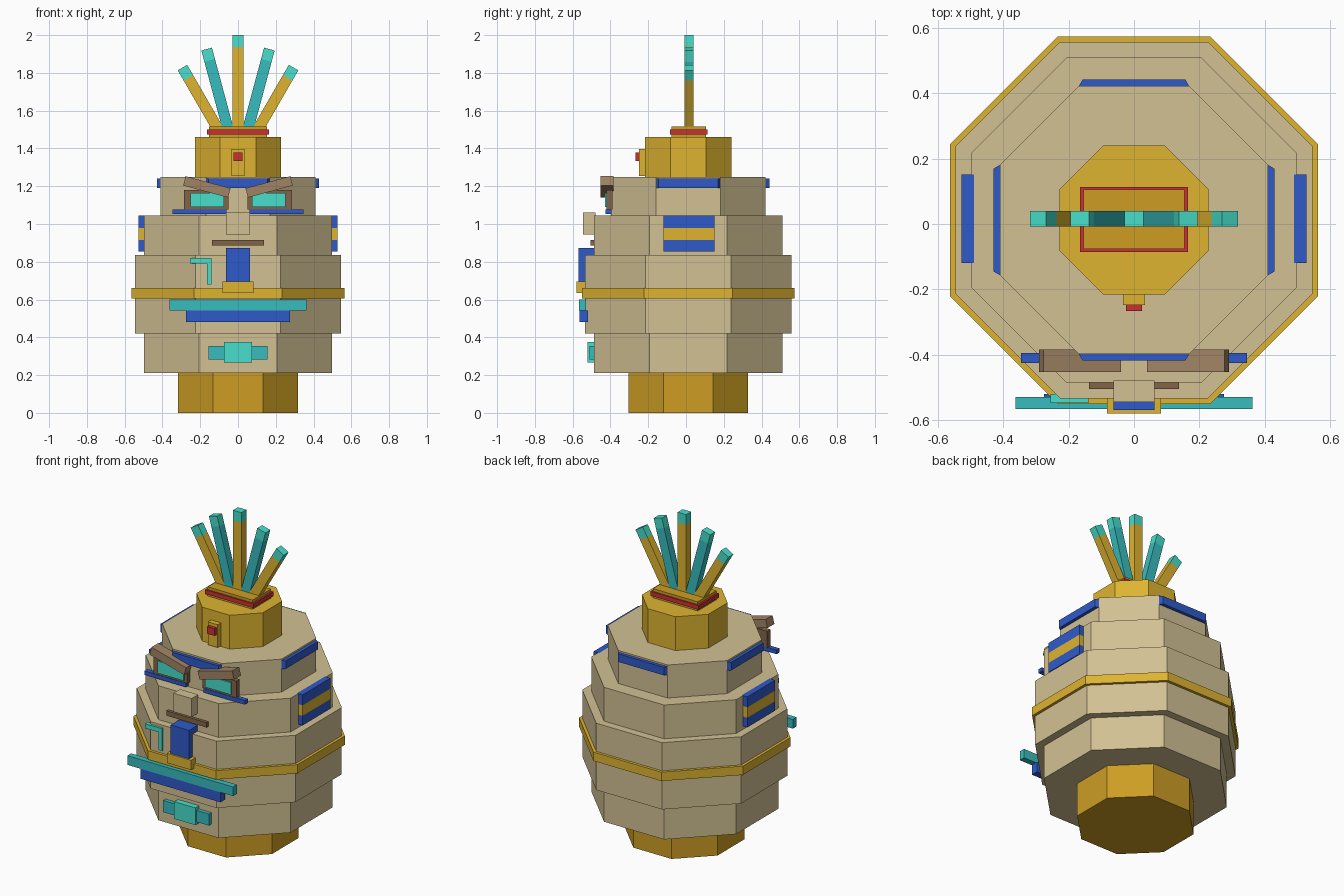
import bpy, bmesh
from math import pi, cos, sin, radians
from mathutils import Matrix, Vector

old = bpy.data.objects.get("Cube")
if old:
    bpy.data.objects.remove(old)

CY = 0.012  # body axis sits slightly behind the origin


def material(name, *rgb):
    lin = [((c / 255 + 0.055) / 1.055) ** 2.4 for c in rgb] + [1]
    m = bpy.data.materials.new(name)
    m.use_nodes = True
    m.diffuse_color = lin
    m.node_tree.nodes["Principled BSDF"].inputs["Base Color"].default_value = lin
    return m


tan = material("tan", 210, 193, 148)
gold = material("gold", 222, 180, 48)
amber = material("amber", 205, 158, 36)
teal = material("teal", 57, 188, 189)
aqua = material("aqua", 71, 223, 204)
blue = material("blue", 47, 90, 202)
red = material("red", 204, 48, 52)
brown = material("light brown", 160, 132, 100)
dark = material("dark brown", 130, 100, 74)


def finish(name, bm, mat):
    bmesh.ops.recalc_face_normals(bm, faces=bm.faces)
    mesh = bpy.data.meshes.new(name)
    bm.to_mesh(mesh)
    bm.free()
    mesh.materials.append(mat)
    ob = bpy.data.objects.new(name, mesh)
    bpy.context.collection.objects.link(ob)
    return ob


def octagon(name, apothem, z0, z1, mat):
    bm = bmesh.new()
    r = apothem / cos(pi / 8)
    place = Matrix.Translation((0, CY, (z0 + z1) / 2)) @ Matrix.Rotation(pi / 8, 4, 'Z')
    bmesh.ops.create_cone(bm, cap_ends=True, segments=8, radius1=r, radius2=r,
                          depth=z1 - z0, matrix=place)
    return finish(name, bm, mat)


def box(name, x, y, z, mat, tilt=0):
    """Box from (min, max) ranges, optionally tilted about its own y axis."""
    bm = bmesh.new()
    mid = [sum(r) / 2 for r in (x, y, z)]
    size = [r[1] - r[0] for r in (x, y, z)]
    place = (Matrix.Translation(mid) @ Matrix.Rotation(tilt, 4, 'Y')
             @ Matrix.Diagonal((*size, 1)))
    bmesh.ops.create_cube(bm, size=1, matrix=place)
    return finish(name, bm, mat)


def pair(name, x, y, z, mat, tilt=0):
    box("left_" + name, x, y, z, mat, tilt)
    box("right_" + name, (-x[1], -x[0]), y, z, mat, -tilt)


# Stacked eight-sided body
octagon("base", 0.317, 0, 0.21, amber)
octagon("chin_tier", 0.498, 0.21, 0.42, tan)
octagon("jaw_tier", 0.546, 0.42, 0.835, tan)
octagon("belt", 0.563, 0.605, 0.66, gold)
octagon("cheek_tier", 0.498, 0.835, 1.045, tan)
octagon("brow_tier", 0.41, 1.045, 1.25, tan)
octagon("crown", 0.228, 1.25, 1.46, gold)

# Tapered band plates on four sides of the brow tier
for i, side in enumerate(("front", "left", "back", "right")):
    plate = box(side + "_band", (-0.175, 0.175), (-0.43, -0.40), (1.19, 1.24), blue)
    for v in plate.data.vertices:
        if v.co.y < -0.42:
            v.co.x *= 0.9
    plate.data.transform(Matrix.Translation((0, CY, 0)) @ Matrix.Rotation(i * pi / 2, 4, 'Z'))

# Striped ear plates
ear_x, ear_y = (0.49, 0.528), (-0.12, 0.152)
pair("ear_bottom", ear_x, ear_y, (0.855, 0.915), blue)
pair("ear_stripe", ear_x, ear_y, (0.915, 0.98), gold)
pair("ear_top", ear_x, ear_y, (0.98, 1.045), blue)

# Eyes and brows
pair("eye_frame", (0.05, 0.285), (-0.422, -0.39), (1.077, 1.18), dark)
pair("eye", (0.073, 0.252), (-0.43, -0.41), (1.09, 1.165), aqua)
pair("lower_lid", (0.06, 0.346), (-0.425, -0.395), (1.052, 1.077), blue)
pair("brow", (0.042, 0.288), (-0.453, -0.385), (1.171, 1.222), brown, radians(-15))

# Nose, moustache and central ornament
box("nose", (-0.063, 0.063), (-0.545, -0.48), (0.945, 1.06), tan)
box("moustache", (-0.138, 0.138), (-0.505, -0.47), (0.885, 0.915), dark)
box("nose_plate", (-0.063, 0.063), (-0.57, -0.48), (0.695, 0.872), blue)
box("nose_plate_foot", (-0.083, 0.083), (-0.58, -0.51), (0.635, 0.695), gold)
box("cheek_hook_top", (-0.255, -0.14), (-0.548, -0.52), (0.792, 0.82), aqua)
box("cheek_hook_stem", (-0.165, -0.14), (-0.545, -0.52), (0.68, 0.795), aqua)

# Mouth and chin
box("upper_lip", (-0.363, 0.363), (-0.567, -0.53), (0.543, 0.6), teal)
box("lower_lip", (-0.275, 0.275), (-0.565, -0.52), (0.48, 0.543), blue)
box("chin_bar", (-0.157, 0.157), (-0.51, -0.48), (0.283, 0.355), teal)
box("chin_gem", (-0.073, 0.073), (-0.522, -0.48), (0.268, 0.375), aqua)

# Crown ornament and feather holder
box("crown_mount", (-0.034, 0.034), (-0.248, -0.2), (1.255, 1.397), gold)
box("crown_gem", (-0.025, 0.025), (-0.267, -0.24), (1.333, 1.378), red)
box("feather_holder", (-0.154, 0.154), (-0.077, 0.105), (1.46, 1.517), amber)
box("holder_band", (-0.165, 0.165), (-0.086, 0.114), (1.474, 1.5), red)

# Fan of feathers, each a shaft with a bright tip
fan = (("centre", 0, 0, 2.0, 0, gold),
       ("left_inner", 15, 0.166, 1.926, 1, teal), ("right_inner", -15, -0.166, 1.926, 1, teal),
       ("left_outer", 30, 0.294, 1.828, 1, gold), ("right_outer", -30, -0.294, 1.828, 1, gold))
for name, angle, x, z, _, mat in fan:
    a = radians(angle)
    along = Vector((sin(a), 0, cos(a)))
    top = Vector((x, 0.016, z))
    length = (z - 1.5) / cos(a)
    for part, start, end, m in (("tip", 0, 0.062, aqua), ("shaft", 0.062, length, mat)):
        c = top - along * (start + end) / 2
        h = (end - start) / 2
        box(name + "_feather_" + part, (c.x - 0.029, c.x + 0.029),
            (c.y - 0.024, c.y + 0.024), (c.z - h, c.z + h), m, a)
